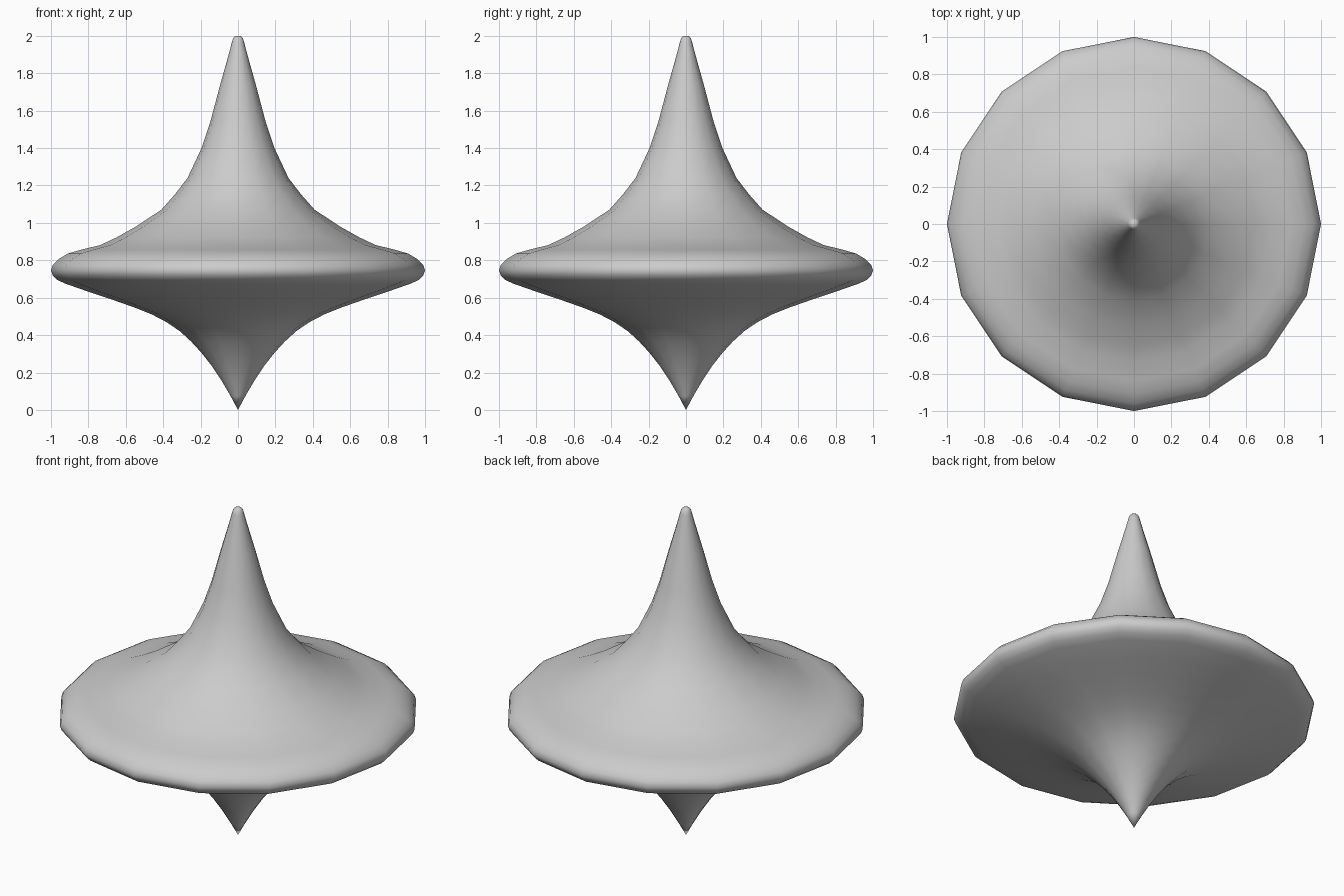
import bpy, bmesh
from math import tau

# Half profile of the top, (radius, height), from the point up to the stem tip
profile = [
    (0, 0), (0.04, 0.075), (0.09, 0.16), (0.14, 0.235), (0.195, 0.305),
    (0.25, 0.365), (0.31, 0.42), (0.38, 0.468), (0.46, 0.51), (0.56, 0.55),
    (0.68, 0.592), (0.80, 0.632), (0.92, 0.674), (0.965, 0.694), (0.99, 0.718),
    (1.0, 0.745), (0.99, 0.775), (0.96, 0.806), (0.91, 0.836), (0.84, 0.856),
    (0.735, 0.882), (0.65, 0.922), (0.55, 0.978), (0.41, 1.07), (0.335, 1.155),
    (0.27, 1.24), (0.195, 1.40), (0.148, 1.54), (0.095, 1.74), (0.05, 1.90),
    (0.033, 1.965), (0.026, 1.988), (0.015, 1.998), (0, 2.0),
]

# Spin the profile into a 16-sided body
bm = bmesh.new()
verts = [bm.verts.new((r, 0, z)) for r, z in profile]
edges = [bm.edges.new(pair) for pair in zip(verts, verts[1:])]
bmesh.ops.spin(bm, geom=verts + edges, cent=(0, 0, 0), axis=(0, 0, 1),
               angle=tau, steps=16)
bmesh.ops.remove_doubles(bm, verts=bm.verts, dist=0.0005)
bmesh.ops.recalc_face_normals(bm, faces=bm.faces)
for face in bm.faces:
    face.smooth = True

mesh = bpy.data.meshes.new("spinning_top")
bm.to_mesh(mesh)
bm.free()
bpy.context.collection.objects.link(bpy.data.objects.new("spinning_top", mesh))
